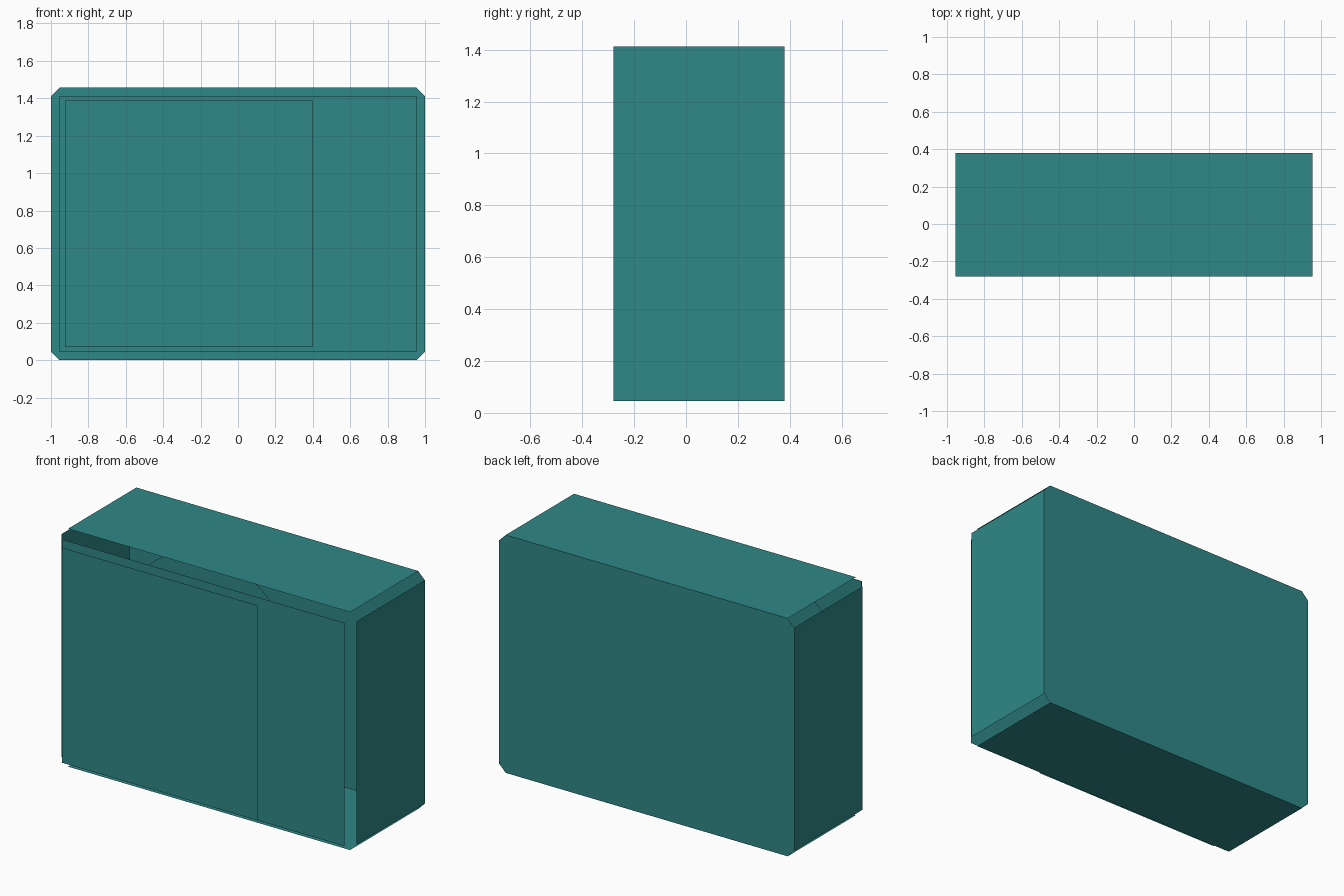
import bpy, bmesh, math
from mathutils import Vector

cube = bpy.data.objects.get("Cube")
if cube:
    bpy.data.objects.remove(cube, do_unlink=True)

teal = bpy.data.materials.new("teal paint")
teal.use_nodes = True
COLOUR = (0.028, 0.25, 0.245, 1)
teal.diffuse_color = COLOUR
teal.node_tree.nodes["Principled BSDF"].inputs["Base Color"].default_value = COLOUR

W, H, C = 1.0, 1.457, 0.045          # half width, height, corner cut
FRONT, BACK = -0.28, 0.38            # depth range of the casing walls
FAN_X, FAN_Z, FAN_R = -0.265, H / 2, 0.6


def finish(name, bm):
    mesh = bpy.data.meshes.new(name)
    bm.to_mesh(mesh)
    bm.free()
    mesh.materials.append(teal)
    obj = bpy.data.objects.new(name, mesh)
    bpy.context.collection.objects.link(obj)
    return obj


def sheet(name, points):
    """One flat metal sheet."""
    bm = bmesh.new()
    bm.faces.new([bm.verts.new(p) for p in points])
    return finish(name, bm)


def upright(name, outline, y):
    """Sheet facing the front, from an x, z outline."""
    return sheet(name, [(x, y, z) for x, z in outline])


def rectangle(x0, x1, z0, z1):
    return [(x0, z0), (x1, z0), (x1, z1), (x0, z1)]


def circle(n=48):
    return [(FAN_X + FAN_R * math.cos(2 * math.pi * i / n),
             FAN_Z + FAN_R * math.sin(2 * math.pi * i / n)) for i in range(n)]


# Back sheet with cut corners
upright("back_panel", [(W, C), (W, H - C), (W - C, H), (C - W, H),
                       (-W, H - C), (-W, C), (C - W, 0), (W - C, 0)], BACK)

# Side walls, with open slots left at the corners
for name, x in (("left_wall", W), ("right_wall", -W)):
    wall = [(x, FRONT, C), (x, BACK, C), (x, BACK, H - C), (x, FRONT, H - C)]
    sheet(name, wall if x > 0 else wall[::-1])

# Top and bottom sheets
e = W - C
for name, z in (("top_panel", H), ("bottom_panel", 0)):
    panel = [(-e, FRONT, z), (e, FRONT, z), (e, BACK, z), (-e, BACK, z)]
    sheet(name, panel if z > 0 else panel[::-1])

# Front sheet with a round fan opening, standing off the casing
bm = bmesh.new()
edges = []
for loop in (rectangle(-e, e, C, H - C), circle()):
    verts = [bm.verts.new((x, -0.335, z)) for x, z in loop]
    edges += [bm.edges.new((a, b)) for a, b in zip(verts, verts[1:] + verts[:1])]
bmesh.ops.triangle_fill(bm, edges=edges, use_beauty=True, normal=Vector((0, -1, 0)))
bmesh.ops.dissolve_limit(bm, angle_limit=0.01, verts=bm.verts, edges=bm.edges)
finish("front_panel", bm)

# Fan disc inside the casing
upright("fan_disc", circle(), 0.105)

# Square guard in front of the fan opening
upright("fan_guard", rectangle(-0.925, 0.397, 0.07, H - 0.07), -BACK)
